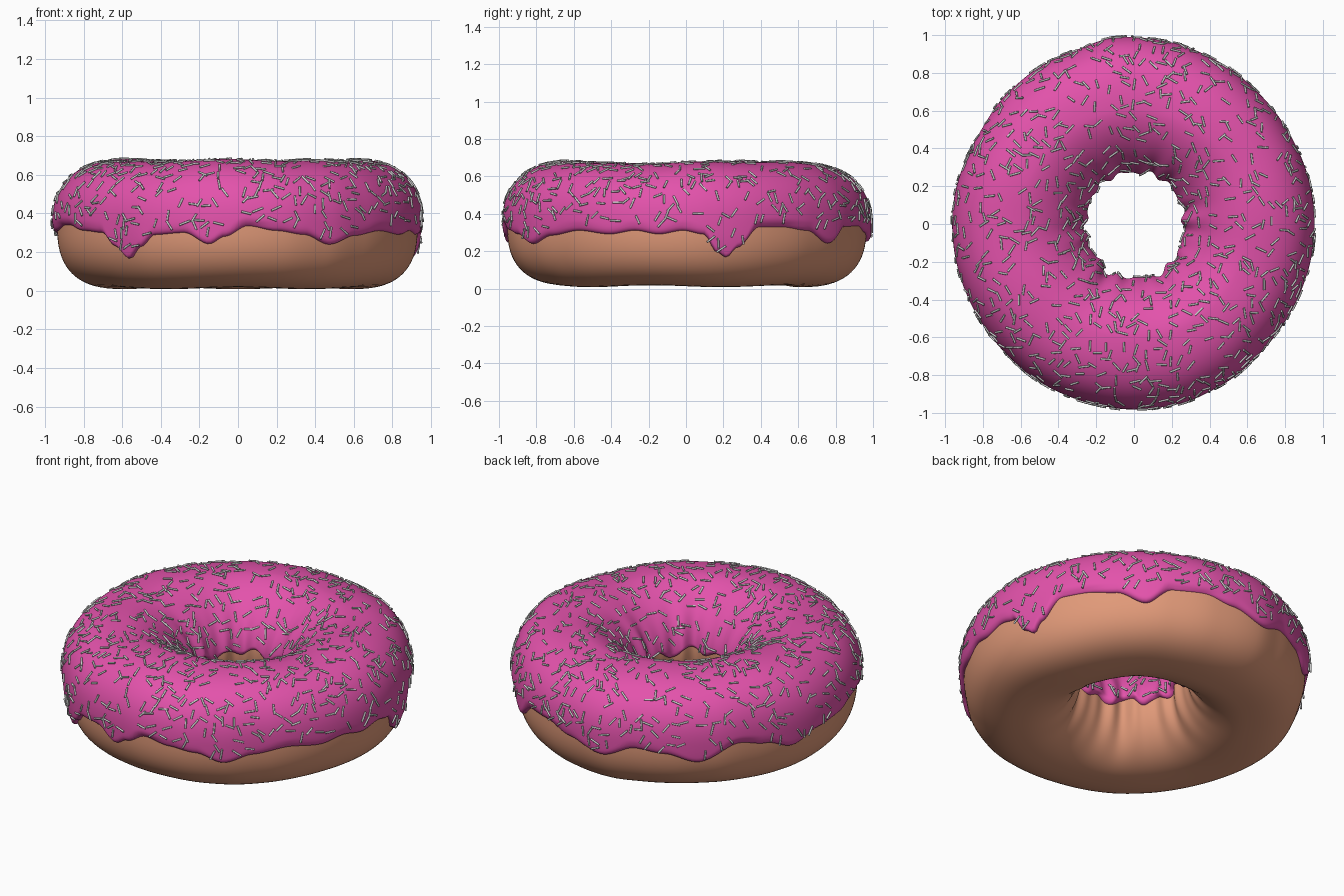
import bpy, bmesh, random
from math import sin, cos, asin, pi, degrees, radians, sqrt, copysign
from mathutils import Vector, Matrix

if "Cube" in bpy.data.objects:
    bpy.data.objects.remove(bpy.data.objects["Cube"])

random.seed(7)
ZC, RC = 0.34, 0.61          # height and radius of the ring's centre line
LIFT = 0.026                 # icing thickness

# Readings around the ring as (degrees, value)
OUTER = [(0, .957), (30, .953), (45, .957), (62, .97), (78, .982), (96, .993), (108, .972),
         (120, .97), (135, .963), (150, .95), (175, .963), (195, .963), (210, .962), (225, .965),
         (240, .974), (255, .977), (270, .982), (285, .982), (300, .97), (315, .955), (330, .952)]
HOLE = [(0, .26), (30, .27), (60, .28), (90, .272), (135, .27), (170, .25), (200, .262),
        (225, .262), (245, .29), (270, .28), (295, .295), (315, .28), (340, .27)]
DRIP = [(6, .29), (10, .2), (13.5, .17), (17, .22), (25, .33), (33, .33), (44, .31), (54, .24),
        (63, .33), (74, .335), (84, .3), (97, .25), (108, .31), (118, .29), (129, .24),
        (143, .33), (153, .3), (163, .25), (174, .3), (186, .31), (200, .345), (212, .31),
        (222, .3), (228, .23), (233, .17), (238, .23), (243, .29), (253, .3), (261, .24),
        (266, .28), (273, .335), (282, .31), (291, .29), (300, .24), (310, .285), (322, .31),
        (334, .29), (343, .31), (351, .29), (359, .31)]


def lookup(table, th):
    """Smooth periodic interpolation of a table of readings."""
    d = degrees(th) % 360
    pts = [(table[-1][0] - 360, table[-1][1])] + table + [(table[0][0] + 360, table[0][1])]
    for (a, va), (b, vb) in zip(pts, pts[1:]):
        if a <= d <= b:
            t = (d - a) / (b - a)
            return va + (vb - va) * t * t * (3 - 2 * t)


def power(v, e):
    return copysign(abs(v) ** e, v)


def exponent(c, s):
    """Boxy outside, rounder towards the hole."""
    if s >= 0:
        return 2.4 if c > 0 else 1.75
    return 2.6 if c > 0 else 2.1


def surface(th, ph, lift=0.0):
    """Point on the ring: th goes round the hole, ph round the tube."""
    c, s = cos(ph), sin(ph)
    e = 2 / exponent(c, s)
    if c > 0:
        half = lookup(OUTER, th) - RC - LIFT
    else:
        ripple = .008 * sin(13 * th + .6) + .006 * sin(19 * th)
        half = RC - LIFT - lookup(HOLE, th) + ripple * c * c
    tall = .307 + .006 * sin(3 * th) + .004 * sin(7 * th + 1)
    if s < 0:
        tall = .327 + .005 * sin(5 * th)
    r = RC + power(c, e) * (half + lift)
    z = ZC + power(s, e) * (tall + lift)
    return Vector((r * cos(th), r * sin(th), max(z, 0)))


def edge_angles(th):
    """Tube angles of the icing's outer and inner rims."""
    outer = -asin(((ZC - min(lookup(DRIP, th), .338)) / .33) ** 1.3)
    zi = .327 + .02 * sin(11 * th) + .012 * sin(6 * th + 2)
    return outer, pi + asin(power((ZC - zi) / .33, 1.0))


def finish(name, bm, colour=None):
    bmesh.ops.recalc_face_normals(bm, faces=bm.faces)
    me = bpy.data.meshes.new(name)
    bm.to_mesh(me)
    bm.free()
    ob = bpy.data.objects.new(name, me)
    bpy.context.collection.objects.link(ob)
    if colour:
        for p in me.polygons:
            p.use_smooth = True
        mat = bpy.data.materials.new(name + "_colour")
        mat.diffuse_color = colour
        mat.use_nodes = True
        mat.node_tree.nodes["Principled BSDF"].inputs["Base Color"].default_value = mat.diffuse_color
        me.materials.append(mat)
    return ob


def skin(name, rings, closed, colour):
    bm = bmesh.new()
    vs = [[bm.verts.new(p) for p in ring] for ring in rings]
    n, m = len(vs), len(vs[0])
    for i in range(n):
        for j in range(m if closed else m - 1):
            a, b, k = vs[i], vs[(i + 1) % n], (j + 1) % m
            bm.faces.new((a[j], b[j], b[k], a[k]))
    return finish(name, bm, colour)


# Dough ring
skin("dough", [[surface(2 * pi * i / 200, 2 * pi * j / 72) for j in range(72)]
               for i in range(200)], True, (.75, .32, .19, 1))

# Icing with wavy, dripping rounded rims
rings = []
for i in range(300):
    th = 2 * pi * i / 300
    lo, hi = edge_angles(th)
    ring = []
    for j in range(81):
        t = (1 - cos(pi * j / 80)) / 2            # denser near the rims
        d = min(1, min(t, 1 - t) * (hi - lo) / .09)
        lift = -.004 + (LIFT + .004) * sqrt(1 - (1 - d) ** 2)
        ring.append(surface(th, lo + t * (hi - lo), lift))
    rings.append(ring)
skin("icing", rings, False, (.77, .085, .41, 1))

# Sprinkles scattered evenly over the icing
bm = bmesh.new()
placed = []
while len(placed) < 900:
    th = random.uniform(0, 2 * pi)
    lo, hi = edge_angles(th)
    ph = random.uniform(lo + .06, hi - .06)
    p = surface(th, ph, LIFT)
    u = surface(th + .01, ph, LIFT) - p
    v = surface(th, ph + .01, LIFT) - p
    n = u.cross(v)
    # accept in proportion to the local area, and keep centres apart
    if random.random() > n.length / 6e-5 or any((p - q).length < .028 for q in placed):
        continue
    u.normalize()
    n.normalize()
    if n.dot(p - Vector((RC * cos(th), RC * sin(th), ZC))) < 0:
        n = -n
    a = random.uniform(0, 2 * pi)
    axis = (u * cos(a) + n.cross(u) * sin(a)).normalized()
    rot = axis.to_track_quat('Z', 'Y').to_matrix().to_4x4()
    bmesh.ops.create_cone(bm, cap_ends=True, segments=8, radius1=.0055, radius2=.0055,
                          depth=random.uniform(.046, .062),
                          matrix=Matrix.Translation(p + n * .003) @ rot)
    placed.append(p)
sprinkles = finish("sprinkles", bm)
bpy.context.view_layer.objects.active = sprinkles
sprinkles.select_set(True)
bpy.ops.object.shade_smooth_by_angle(angle=radians(50))
